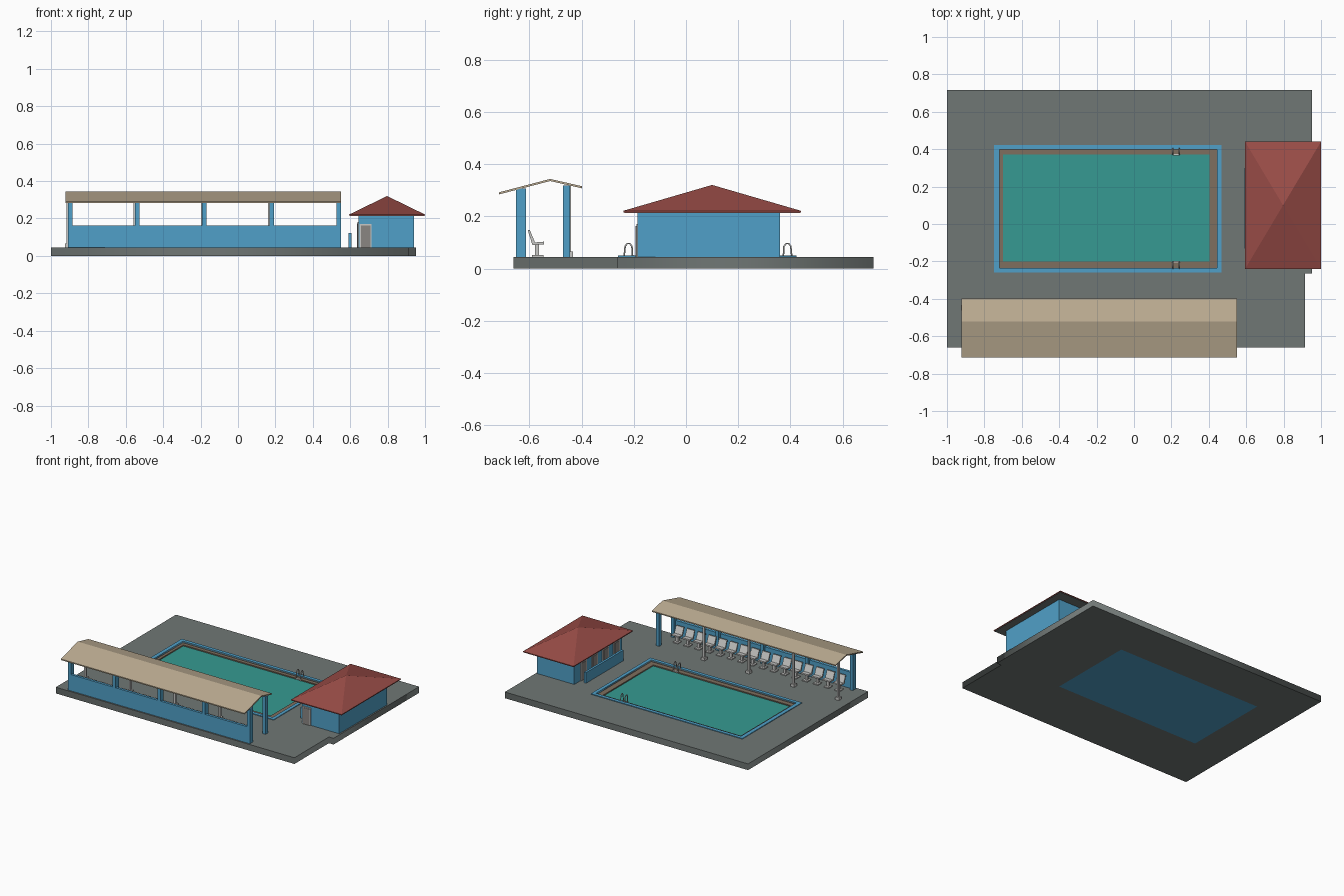
import bpy, bmesh, math
from mathutils import Vector

if "Cube" in bpy.data.objects:
    bpy.data.objects.remove(bpy.data.objects["Cube"])


def mat(name, r, g, b):
    m = bpy.data.materials.new(name)
    lin = [((c / 255 + 0.055) / 1.055) ** 2.4 for c in (r, g, b)]
    m.diffuse_color = (*lin, 1)
    m.use_nodes = True
    m.node_tree.nodes["Principled BSDF"].inputs["Base Color"].default_value = m.diffuse_color
    return m


GREY = mat("paving grey", 112, 119, 117)
BLUE = mat("wall blue", 80, 160, 200)
TAN = mat("roof tan", 188, 172, 146)
RED = mat("roof red", 153, 76, 71)
BROWN = mat("ledge brown", 126, 110, 94)
WATER = mat("water teal", 54, 154, 146)
LIGHT = mat("light grey", 200, 200, 198)
DOOR = mat("door grey", 138, 134, 130)


def finish(bm, name, m):
    bmesh.ops.recalc_face_normals(bm, faces=bm.faces)
    me = bpy.data.meshes.new(name)
    bm.to_mesh(me)
    bm.free()
    me.materials.append(m)
    ob = bpy.data.objects.new(name, me)
    bpy.context.collection.objects.link(ob)
    return ob


def add_box(bm, x0, x1, y0, y1, z0, z1):
    vs = bmesh.ops.create_cube(bm, size=1)["verts"]
    for v in vs:
        v.co = Vector(((x0 + x1) / 2 + v.co.x * (x1 - x0),
                       (y0 + y1) / 2 + v.co.y * (y1 - y0),
                       (z0 + z1) / 2 + v.co.z * (z1 - z0)))


def box(name, m, *b):
    bm = bmesh.new()
    add_box(bm, *b)
    return finish(bm, name, m)


def extrude_x(bm, profile, x0, x1):
    # closed (y, z) profile swept along x
    f = bm.faces.new([bm.verts.new((x0, y, z)) for y, z in profile])
    r = bmesh.ops.extrude_face_region(bm, geom=[f])
    for v in r["geom"]:
        if isinstance(v, bmesh.types.BMVert):
            v.co.x = x1


def rect(x0, x1, y0, y1):
    return [(x0, y0), (x1, y0), (x1, y1), (x0, y1)]


def plate(name, m, loops, z0, z1):
    # flat plate with optional hole
    cu = bpy.data.curves.new(name, "CURVE")
    cu.dimensions = "2D"
    cu.fill_mode = "BOTH"
    cu.extrude = (z1 - z0) / 2
    for pts in loops:
        s = cu.splines.new("POLY")
        s.points.add(len(pts) - 1)
        for p, (x, y) in zip(s.points, pts):
            p.co = (x, y, 0, 1)
        s.use_cyclic_u = True
    cu.materials.append(m)
    ob = bpy.data.objects.new(name, cu)
    bpy.context.collection.objects.link(ob)
    ob.location.z = (z0 + z1) / 2
    bpy.ops.object.select_all(action="DESELECT")
    ob.select_set(True)
    bpy.context.view_layer.objects.active = ob
    bpy.ops.object.convert(target="MESH")


# Paving slab with the pool opening
hole = rect(-0.72, 0.443, -0.235, 0.398)
water = rect(-0.70, 0.403, -0.20, 0.372)
outline = [(-1, -0.66), (0.915, -0.66), (0.915, -0.265), (0.952, -0.265), (0.952, 0.717), (-1, 0.717)]
plate("paving_slab", GREY, [outline, hole], 0, 0.045)

# Pool
plate("pool_coping", BLUE, [rect(-0.748, 0.468, -0.26, 0.423), hole], 0.04, 0.05)
plate("pool_ledge", BROWN, [hole, water], 0.004, 0.038)
box("pool_floor", BLUE, -0.72, 0.443, -0.235, 0.398, 0.0, 0.004)
box("pool_water", WATER, -0.70, 0.403, -0.20, 0.372, 0.02, 0.03)


# Pool ladders: pairs of arched rails
def tube(name, m, pts, r):
    cu = bpy.data.curves.new(name, "CURVE")
    cu.dimensions = "3D"
    cu.bevel_depth = r
    cu.bevel_resolution = 1
    cu.use_fill_caps = True
    s = cu.splines.new("POLY")
    s.points.add(len(pts) - 1)
    for p, c in zip(s.points, pts):
        p.co = (*c, 1)
    cu.materials.append(m)
    ob = bpy.data.objects.new(name, cu)
    bpy.context.collection.objects.link(ob)


arch = [(0.0, 0.045), (0.004, 0.085), (0.012, 0.096), (0.022, 0.096), (0.03, 0.085), (0.034, 0.02)]
for side, y0, d in (("back", 0.405, -1), ("front", -0.237, 1)):
    for i, x in enumerate((0.208, 0.242)):
        tube(f"{side}_ladder_rail_{i}", LIGHT, [(x, y0 + d * y, z) for y, z in arch], 0.0035)
    yr = y0 + d * 0.034
    box(f"{side}_ladder_step", LIGHT, 0.208, 0.242, yr - 0.004, yr + 0.004, 0.035, 0.04)

# Pool house walls and porch wall
box("house_walls", BLUE, 0.645, 0.942, -0.185, 0.36, 0.045, 0.216)
box("porch_low_wall", BLUE, 0.592, 0.608, -0.13, 0.30, 0.045, 0.122)

# Pool house roof: hipped pyramid with grey soffit
bm = bmesh.new()
low = [bm.verts.new((x, y, 0.215)) for x, y in rect(0.594, 1.0, -0.24, 0.44)]
up = [bm.verts.new((x, y, 0.221)) for x, y in rect(0.594, 1.0, -0.24, 0.44)]
tip = bm.verts.new((0.797, 0.10, 0.32))
bm.faces.new(low)
for i in range(4):
    j = (i + 1) % 4
    bm.faces.new((low[i], low[j], up[j], up[i]))
    bm.faces.new((up[i], up[j], tip))
finish(bm, "house_roof", RED)
box("house_soffit", GREY, 0.598, 0.996, -0.236, 0.436, 0.212, 0.216)

# Doors: one on the front, four along the porch
box("front_door_frame", LIGHT, 0.65, 0.715, -0.19, -0.184, 0.045, 0.17)
box("front_door", DOOR, 0.657, 0.708, -0.193, -0.184, 0.045, 0.163)
for i in range(4):
    y = -0.12 + i * 0.125
    box(f"porch_door_frame_{i}", LIGHT, 0.640, 0.646, y - 0.035, y + 0.035, 0.045, 0.18)
    box(f"porch_door_{i}", DOOR, 0.637, 0.646, y - 0.026, y + 0.026, 0.045, 0.172)

# Shelter roof
bm = bmesh.new()
extrude_x(bm, [(-0.715, 0.292), (-0.52, 0.343), (-0.398, 0.315),
               (-0.398, 0.307), (-0.52, 0.335), (-0.715, 0.284)], -0.922, 0.552)
finish(bm, "shelter_roof", TAN)

# Shelter wall, rear columns, pool-side posts
box("shelter_low_wall", BLUE, -0.91, 0.55, -0.65, -0.632, 0.045, 0.163)
for i in range(5):
    x = -0.898 + i * 0.3592
    box(f"rear_column_{i}", BLUE, x - 0.012, x + 0.012, -0.65, -0.612, 0.045, 0.306)
    if i == 4:
        box("front_column", BLUE, x - 0.012, x + 0.012, -0.47, -0.445, 0.045, 0.318)
    else:
        x -= 0.012
        box(f"front_post_{i}", LIGHT, x - 0.007, x + 0.007, -0.454, -0.440, 0.045, 0.318)
        box(f"post_foot_{i}", LIGHT, x - 0.015, x + 0.015, -0.462, -0.432, 0.045, 0.065)

# Row of seats facing the pool
for i in range(16):
    x = -0.83 + i * 0.0865
    bm = bmesh.new()
    extrude_x(bm, [(-0.606, 0.148), (-0.598, 0.148), (-0.578, 0.10), (-0.543, 0.103),
                   (-0.543, 0.093), (-0.588, 0.09)], x - 0.031, x + 0.031)
    add_box(bm, x - 0.009, x + 0.009, -0.578, -0.562, 0.05, 0.093)
    add_box(bm, x - 0.02, x + 0.02, -0.59, -0.546, 0.045, 0.052)
    finish(bm, f"seat_{i}", LIGHT)
